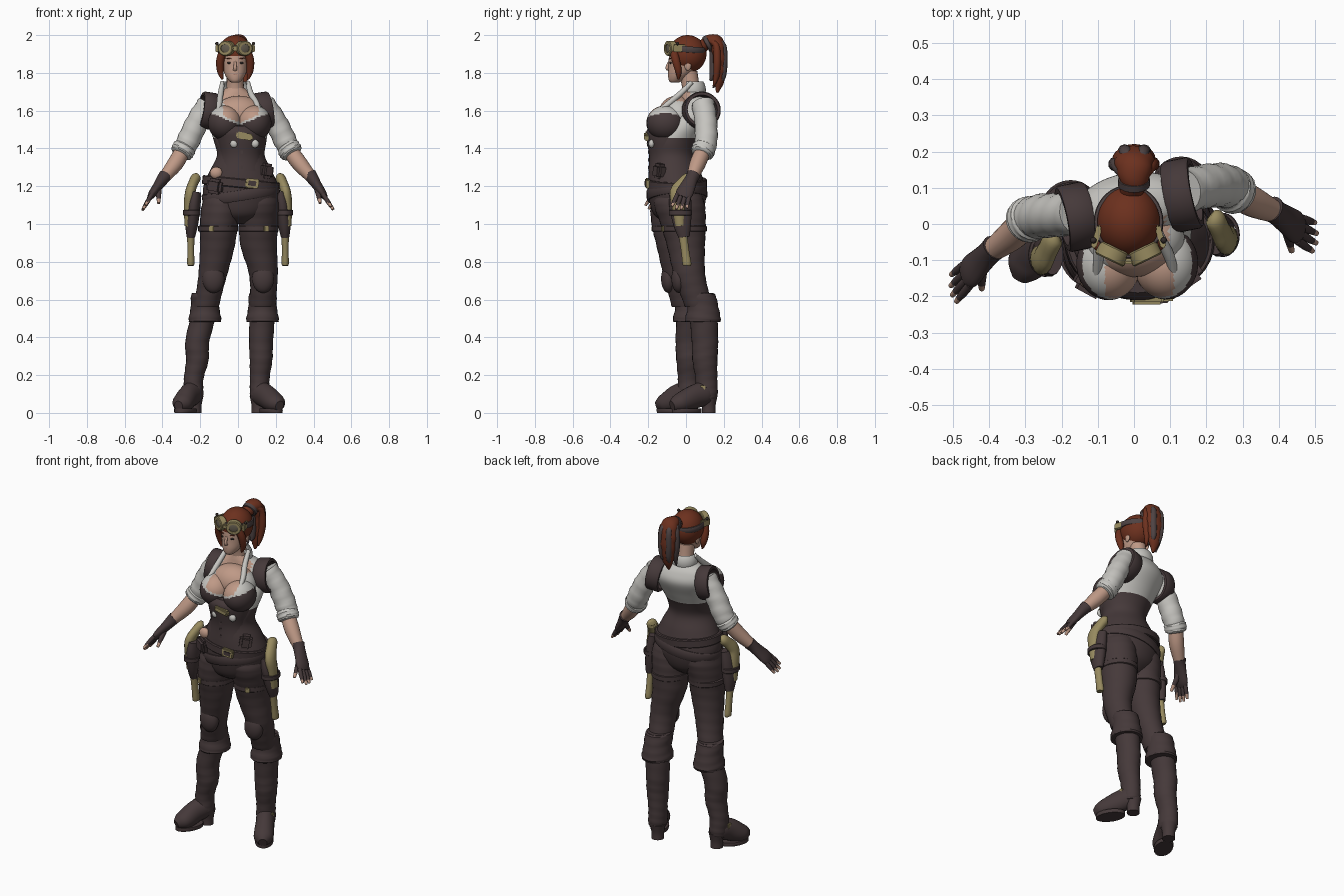
import bpy, bmesh, math
from mathutils import Vector, Matrix, Euler

if "Cube" in bpy.data.objects:
    bpy.data.objects.remove(bpy.data.objects["Cube"])

COL = {"leather": (.060, .041, .042), "shirt": (.56, .55, .52), "skin": (.52, .32, .24),
       "hair_red": (.15, .03, .013), "hair_grey": (.075, .055, .055), "brass": (.31, .255, .115),
       "lens": (.13, .11, .08), "lips": (.27, .10, .085), "eye_dark": (.03, .022, .02)}
MATS = {}
for k, c in COL.items():
    MATS[k] = bpy.data.materials.new(k)
    MATS[k].diffuse_color = (*c, 1)
V = Vector


def finish(bm, name, mat, paint=None):
    bmesh.ops.recalc_face_normals(bm, faces=bm.faces)
    me = bpy.data.meshes.new(name)
    keys = list(COL) if paint else [mat]
    for k in keys:
        me.materials.append(MATS[k])
    if paint:
        for f in bm.faces:
            f.material_index = keys.index(paint(f.calc_center_median()))
    bm.to_mesh(me)
    bm.free()
    ob = bpy.data.objects.new(name, me)
    bpy.context.collection.objects.link(ob)
    return ob


def skin_rings(bm, rings, closed=False):
    n, m = len(rings[0]), len(rings)
    for i in range(m if closed else m - 1):
        a, b = rings[i], rings[(i + 1) % m]
        for j in range(n):
            bm.faces.new((a[j], a[(j + 1) % n], b[(j + 1) % n], b[j]))
    if not closed:
        bm.faces.new(rings[0])
        bm.faces.new(rings[-1])


def loft(name, pts, mat, flat=False, n=20, sub=4, ref=(0, 1, 0), paint=None, fold=0):
    """Smooth tube through (x, y, z, rx, ry, turn); flat keeps rings horizontal."""
    P = [tuple(p) + ((p[3],) if len(p) < 5 else ()) + ((0,) if len(p) < 6 else ()) for p in pts]
    S = []
    for i in range(len(P) - 1):
        p0, p1, p2, p3 = P[max(i - 1, 0)], P[i], P[i + 1], P[min(i + 2, len(P) - 1)]
        for k in range(sub):
            t = k / sub
            S.append([.5 * (2 * b + (c - a) * t + (2 * a - 5 * b + 4 * c - d) * t * t
                            + (3 * b - a - 3 * c + d) * t ** 3) for a, b, c, d in zip(p0, p1, p2, p3)])
    S.append(P[-1])
    bm, rings = bmesh.new(), []
    for i, s in enumerate(S):
        if flat:
            u, v = V((math.cos(s[5]), math.sin(s[5]), 0)), V((-math.sin(s[5]), math.cos(s[5]), 0))
        else:
            t = (V(S[min(i + 1, len(S) - 1)][:3]) - V(S[max(i - 1, 0)][:3])).normalized()
            u = t.cross(V(ref)).normalized()
            v = u.cross(t)
        ring = []
        for j in range(n):
            a = 2 * math.pi * j / n
            g = 1 + fold * math.sin(i * 1.9 + 2 * math.sin(a))
            ring.append(bm.verts.new(V(s[:3]) + u * s[3] * g * math.cos(a) + v * s[4] * g * math.sin(a)))
        rings.append(ring)
    skin_rings(bm, rings)
    return finish(bm, name, mat, paint)


def band(name, c, rx, ry, w, th, mat, rot=(0, 0, 0), n=36):
    """Flat strap ring: w is half width along its axis, th half thickness."""
    bm, M = bmesh.new(), Euler(rot).to_matrix()
    prof = [(th, -w * .8), (th, w * .8), (th * .5, w), (-th, w), (-th, -w), (th * .5, -w)]
    rings = [[bm.verts.new(V(c) + M @ V(((rx + r) * math.cos(a), (ry + r) * math.sin(a), z))) for r, z in prof]
             for a in (2 * math.pi * i / n for i in range(n))]
    skin_rings(bm, rings, True)
    return finish(bm, name, mat)


def ball(name, c, r, mat, paint=None, cut=None, rot=(0, 0, 0), seg=32):
    bm = bmesh.new()
    M = Matrix.Translation(c) @ Euler(rot).to_matrix().to_4x4() @ Matrix.Diagonal((*r, 1))
    bmesh.ops.create_uvsphere(bm, u_segments=seg, v_segments=seg * 3 // 4, radius=1, matrix=M)
    if cut:
        bmesh.ops.delete(bm, geom=[f for f in bm.faces if cut(f.calc_center_median())], context='FACES')
    return finish(bm, name, mat, paint)


def box(name, c, size, mat, rot=(0, 0, 0)):
    bm = bmesh.new()
    M = Matrix.Translation(c) @ Euler(rot).to_matrix().to_4x4() @ Matrix.Diagonal((*size, 1))
    bmesh.ops.create_cube(bm, size=1, matrix=M)
    bmesh.ops.bevel(bm, geom=bm.edges[:], offset=min(size) * .25, segments=2, affect='EDGES')
    return finish(bm, name, mat)


# Torso: trousers seat, corset, shirt and open neckline
def torso_paint(c):
    if c.z < 1.46:
        return "leather"
    return "skin" if c.y < .02 and abs(c.x) < .085 else "shirt"


loft("torso", [(.005, -.04, 1.0, .07, .06), (.01, -.045, 1.05, .15, .125), (.015, -.045, 1.13, .195, .15),
               (.015, -.05, 1.2, .198, .15), (.015, -.06, 1.28, .165, .137), (.015, -.07, 1.36, .127, .117),
               (.012, -.06, 1.43, .137, .122), (.005, -.02, 1.51, .155, .12, .15), (-.01, .035, 1.6, .165, .105, .2),
               (-.015, .045, 1.66, .14, .08, .2), (-.015, .035, 1.7, .075, .06, .1), (-.015, .03, 1.72, .05, .05)],
     "leather", True, 48, 6, paint=torso_paint)
ball("upper_chest", (.005, -.045, 1.575), (.135, .1, .105), "skin",
     lambda c: "skin" if abs(c.x - .01) < .085 and c.y < 0 else "shirt", rot=(.45, 0, .1), seg=40)


def bust_paint(c):
    edge = 1.525 + .4 * abs(c.x - .01)
    if c.z < edge:
        return "leather"
    return "shirt" if c.z < edge + .012 or abs(c.x - .015) > .095 else "skin"


for s, x, y in ((-1, -.07, -.11), (1, .088, -.108)):
    ball("bust", (x, y, 1.535), (.089, .1, .092), "leather", bust_paint, seg=48)
    loft("shirt_lapel", [(-.015 + s * .067, .03, 1.75, .012), (-.012 + s * .08, -.03, 1.69, .015),
                         (.0 + s * .098, -.09, 1.64, .015), (.005 + s * .108, -.15, 1.595, .01)], "shirt")
loft("corset_front", [(.015, -.085, 1.28, .14, .115), (.015, -.09, 1.36, .115, .105), (.015, -.095, 1.44, .125, .112),
                      (.012, -.095, 1.49, .13, .115), (.01, -.09, 1.52, .1, .1)], "leather", True, 32)
ball("collar", (-.015, .035, 1.71), (.076, .07, .075), "shirt", cut=lambda c: c.y < .005 or c.z > 1.752)

# Corset clasp, studs and lacing
box("corset_clasp", (.035, -.207, 1.465), (.09, .03, .035), "brass", (0, .2, 0))
for x in (-.02, .09):
    ball("corset_stud", (x, -.192 if x < 0 else -.182, 1.425), (.022, .016, .022), "shirt", seg=14)
for z in (1.3, 1.34, 1.38):
    box("corset_lace", (.02, -.197, z), (.012, .008, .02), "leather")

# Vest shoulder straps
band("vest_strap_left", (-.16, .02, 1.6), .088, .083, .038, .01, "leather", (0, math.pi / 2 + .15, .2))
band("vest_strap_right", (.133, .08, 1.6), .088, .09, .038, .01, "leather", (0, math.pi / 2 - .15, .2))


# Arms and hands
def arm(side, shoulder, mid, low, cuff, elbow, wrist, knuckle, tip, thumb):
    loft(side + "_sleeve", [(*shoulder, .06), (*mid, .06), (*low, .06), (*cuff, .05)], "shirt", sub=6, fold=.035)
    d = (V(elbow) - V(low)).normalized()
    loft(side + "_sleeve_roll", [tuple(V(cuff) + d * k) + (r,) for k, r in
                                 ((-.05, .052), (-.035, .062), (-.01, .062), (.005, .056), (.012, .04))], "shirt", fold=.03)
    loft(side + "_forearm", [(*cuff, .042), (*elbow, .042), (*wrist, .029)], "skin")
    w, k, t = V(wrist), V(knuckle), V(tip)
    loft(side + "_glove", [tuple(w.lerp(k, f)) + (a, b) for f, a, b in
                           ((-.25, .035, .037), (0, .032, .034), (.4, .026, .04), (.85, .022, .046), (1.1, .014, .036))], "leather")
    d = (t - k).normalized()
    s = (V((0, 1, 0)) - d * d.y).normalized()
    for i in range(4):
        off = s * (i - 1.5) * .021
        L = (.88, 1, .95, .78)[i]
        base, end = k + off, k.lerp(t, L) + off * 1.25
        split = (base.lerp(end, .68)).z
        loft(side + "_finger", [(*base, .012), (*base.lerp(end, .5), .0115), (*end, .007)], "skin", n=10,
             paint=lambda c, z=split: "leather" if c.z > z else "skin")
    b, e = w.lerp(k, .35), V(thumb)
    loft(side + "_thumb", [(*b, .02), (*b.lerp(e, .55), .014), (*e, .008)], "skin", n=10, ref=(1, 0, 0),
         paint=lambda c, z=b.lerp(e, .72).z: "leather" if c.z > z else "skin")


arm("left", (-.155, .03, 1.635), (-.215, .025, 1.54), (-.268, .02, 1.43), (-.3, .005, 1.375), (-.335, -.03, 1.315),
    (-.4, -.08, 1.235), (-.46, -.14, 1.15), (-.505, -.185, 1.075), (-.42, -.18, 1.11))
arm("right", (.135, .09, 1.635), (.2, .105, 1.54), (.255, .105, 1.43), (.285, .085, 1.375), (.33, .06, 1.315),
    (.395, .03, 1.24), (.455, -.015, 1.15), (.505, -.04, 1.075), (.435, -.075, 1.11))

# Legs: trousers, knee pads, cuffs, boots with heels
LEGS = {
    "left": ([(-.075, -.05, 1.17, .09, .12), (-.085, -.053, 1.1, .107, .135), (-.1, -.06, 1.0, .101, .122), (-.11, -.055, .88, .092, .1),
              (-.13, -.04, .75, .078, .085), (-.15, -.02, .65, .07, .078), (-.17, 0, .56, .068, .075)],
             (-.175, .025), (-.215, .015), (-.235, .015), (-.295, -.11)),
    "right": ([(.1, -.04, 1.17, .1, .12), (.11, -.035, 1.1, .112, .135), (.108, -.015, 1.0, .105, .12), (.11, 0, .88, .096, .1),
               (.133, .015, .75, .078, .085), (.135, .04, .65, .07, .078), (.13, .07, .56, .068, .075)],
              (.13, .09), (.122, .1), (.115, .108), (.198, -.035))}
for side, (path, c, s, a, toe) in LEGS.items():
    loft(side + "_trouser", path, "leather", True, 28, 6, fold=.012)
    kx, ky = path[4][:2]
    ball(side + "_knee_pad", (kx, ky - .052, .71), (.058, .04, .075), "leather")
    loft(side + "_boot_cuff", [(c[0], c[1], .48, .084, .092), (c[0], c[1], .5, .086, .094), (c[0], c[1], .56, .075, .082),
                               (c[0], c[1] - .012, .62, .074, .08), (c[0], c[1] - .015, .635, .066, .07)], "leather", True, 28, fold=.02)
    loft(side + "_boot_shaft", [(c[0], c[1], .54, .068, .075), (*s, .38, .064, .07), (*s, .28, .06, .066),
                                (*a, .18, .052, .058), (*a, .1, .052, .06), (*a, .07, .045, .05)], "leather", True, 24, 6, fold=.02)
    A, T = V((*a, 0)), V((*toe, 0))
    d = (T - A).normalized()
    yaw = math.atan2(d.y, d.x) + math.pi / 2
    foot = [(A + d * -.04, .1, .03, .045), (A, .105, .052, .062), (A + d * .06, .09, .052, .064),
            (A.lerp(T, .85), .06, .056, .056), (T + d * .015, .048, .05, .045), (T + d * .045, .038, .024, .026)]
    loft(side + "_boot_foot", [(p.x, p.y, z, w, h) for p, z, w, h in foot], "leather", n=24, ref=(0, 0, 1))
    S = A.lerp(T, .72)
    loft(side + "_boot_sole", [(S.x, S.y, z, r, .085, yaw) for z, r in ((0, .05), (.01, .053), (.022, .052))], "leather", True)
    H = A - d * .015
    loft(side + "_boot_heel", [(H.x, H.y, z, r, r, yaw) for z, r in ((0, .036), (.04, .036), (.09, .046))], "leather", True)
    o = .055 * (1 if side == "right" else -1)
    box(side + "_boot_buckle", (a[0] + o, a[1] - .02, .13), (.012, .03, .03), "brass")

# Belts, straps and pouches
band("waist_belt", (.015, -.05, 1.215), .195, .15, .024, .01, "leather", (0, .1, 0))
band("slung_belt", (.015, -.048, 1.16), .198, .152, .028, .009, "leather", (.06, -.16, 0))
box("belt_buckle", (.075, -.205, 1.215), (.07, .02, .05), "brass", (0, .1, .1))
box("belt_buckle_inlay", (.075, -.213, 1.215), (.042, .012, .026), "leather", (0, .1, .1))
box("left_pouch", (-.12, -.165, 1.2), (.09, .06, .08), "leather", (0, .15, -.5))
box("right_pouch", (.15, -.14, 1.28), (.07, .06, .08), "leather", (0, .15, .6))
ball("hip_patch", (-.115, -.16, 1.27), (.034, .022, .032), "skin", seg=16)
for x, y, bx in ((-.105, -.06, -.14), (.108, -.01, .15)):
    band("thigh_strap", (x, y, .975), .098, .112, .016, .008, "leather")
    box("thigh_buckle", (bx, y - .113, .975), (.028, .014, .03), "brass", (0, 0, .3 if bx > 0 else -.3))

# Pistols in holsters
for s, y0 in ((-1, -.085), (1, -.03)):
    x = s * .25
    loft("holster", [(x * .9, y0, 1.17, .03, .055), (x * .94, y0, 1.1, .037, .06), (x * .98, y0 + .01, 1.0, .034, .048),
                     (x, y0 + .02, .93, .022, .03)], "leather", n=18)
    loft("pistol_barrel", [(x, y0 + .01, .97, .02, .024), (x, y0 + .025, .86, .018, .022), (x, y0 + .035, .79, .019, .024),
                           (x, y0 + .036, .78, .014, .018)], "brass", n=14)
    loft("pistol_body", [(x * 1.05, y0 + .0, .99, .02, .026), (x * 1.04, y0 - .01, 1.1, .027, .036), (x * 1.01, y0 - .015, 1.17, .027, .04),
                         (x * .95, y0 + .015, 1.215, .026, .034), (x * .89, y0 + .045, 1.245, .026, .03), (x * .85, y0 + .055, 1.25, .012, .016)],
         "brass", n=16)
    band("holster_strap", (x * .98, y0, 1.06), .042, .056, .014, .005, "leather")

# Neck, head and face
loft("neck", [(-.015, .035, 1.66, .058, .055), (-.015, .025, 1.73, .046, .047), (-.015, .01, 1.81, .045, .05)], "skin", True)
loft("head", [(-.015, -.06, 1.748, .018, .02), (-.015, -.054, 1.76, .034, .037), (-.015, -.035, 1.79, .054, .06),
              (-.015, -.015, 1.83, .066, .078), (-.015, -.005, 1.88, .072, .086), (-.015, .005, 1.94, .072, .085),
              (-.015, .01, 1.975, .04, .05)], "skin", True, 28)
loft("nose", [(-.015, -.087, 1.862, .006), (-.015, -.1, 1.83, .009), (-.015, -.094, 1.815, .011, .008)], "skin", n=10)
ball("lips", (-.015, -.086, 1.79), (.018, .009, .009), "lips", seg=14)
for s in (-1, 1):
    ball("eye", (-.015 + s * .031, -.081, 1.853), (.013, .007, .006), "eye_dark", seg=14)
    ball("eyebrow", (-.015 + s * .033, -.084, 1.876), (.02, .005, .003), "hair_red", rot=(0, -s * .15, 0), seg=12)
    ball("ear", (-.015 + s * .07, .01, 1.84), (.008, .018, .028), "skin", seg=14)

# Hair: cap, side locks and ponytail
ball("hair_cap", (-.015, .008, 1.9), (.09, .1, .1), "hair_red", seg=40,
     cut=lambda c: (c.y < -.035 and c.z < 1.89) or (c.z < 1.82 and c.y < .02))
for s in (-1, 1):
    loft("side_lock", [(-.015 + s * .055, -.07, 1.93, .022), (-.015 + s * .078, -.055, 1.87, .022),
                       (-.015 + s * .078, -.04, 1.81, .018), (-.015 + s * .068, -.04, 1.765, .005)], "hair_red", n=10)
loft("ponytail", [(-.01, .08, 1.93, .03), (0, .12, 1.965, .035, .04), (0, .16, 1.96, .04, .052), (0, .178, 1.9, .04, .058),
                  (0, .18, 1.82, .036, .05), (0, .175, 1.75, .025, .032), (0, .165, 1.695, .006)],
     "hair_red", ref=(1, 0, 0), n=24, fold=.04)
for i, (x, y) in enumerate(((-.045, .165), (.045, .165), (-.022, .2), (.024, .2), (0, .145))):
    loft("ponytail_strand", [(x * .5, y - .04, 1.97, .012), (x, y - .005, 1.945, .018), (x * 1.15, y, 1.86, .02),
                             (x * .9, y - .005, 1.78, .016), (x * .8, y - .02, 1.72 + .01 * i, .004)],
         "hair_red" if i == 1 else "hair_grey", ref=(1, 0, 0), n=10)
band("hair_tie", (0, .115, 1.955), .036, .036, .012, .008, "hair_grey", (-1.1, 0, 0), 20)

# Goggles on the forehead
band("goggle_strap", (-.015, .005, 1.925), .091, .097, .016, .005, "hair_grey", (-.08, 0, 0))
box("goggle_bridge", (-.015, -.1, 1.93), (.05, .02, .026), "brass")
for s in (-1, 1):
    c = V((-.015 + s * .045, -.082, 1.93))
    band("goggle_rim", c, .035, .031, .02, .009, "brass", (math.pi / 2, 0, s * .45), 24)
    ball("goggle_lens", c + V((s * .004, -.008, 0)), (.034, .009, .03), "lens", rot=(0, 0, s * .45), seg=18)
    box("goggle_hinge", (-.015 + s * .088, -.035, 1.93), (.016, .065, .04), "brass", (0, 0, s * .3))
    ball("goggle_knob", (-.015 + s * .097, -.045, 1.955), (.009, .009, .009), "eye_dark", seg=12)

# Smooth shading with crisp edges
bpy.ops.object.select_all(action='SELECT')
bpy.context.view_layer.objects.active = bpy.context.scene.objects[0]
bpy.ops.object.shade_smooth_by_angle(angle=math.radians(40))

for m in bpy.data.materials:
    if m.users and not m.is_grease_pencil:
        m.use_nodes = True
        m.node_tree.nodes["Principled BSDF"].inputs["Base Color"].default_value = m.diffuse_color
